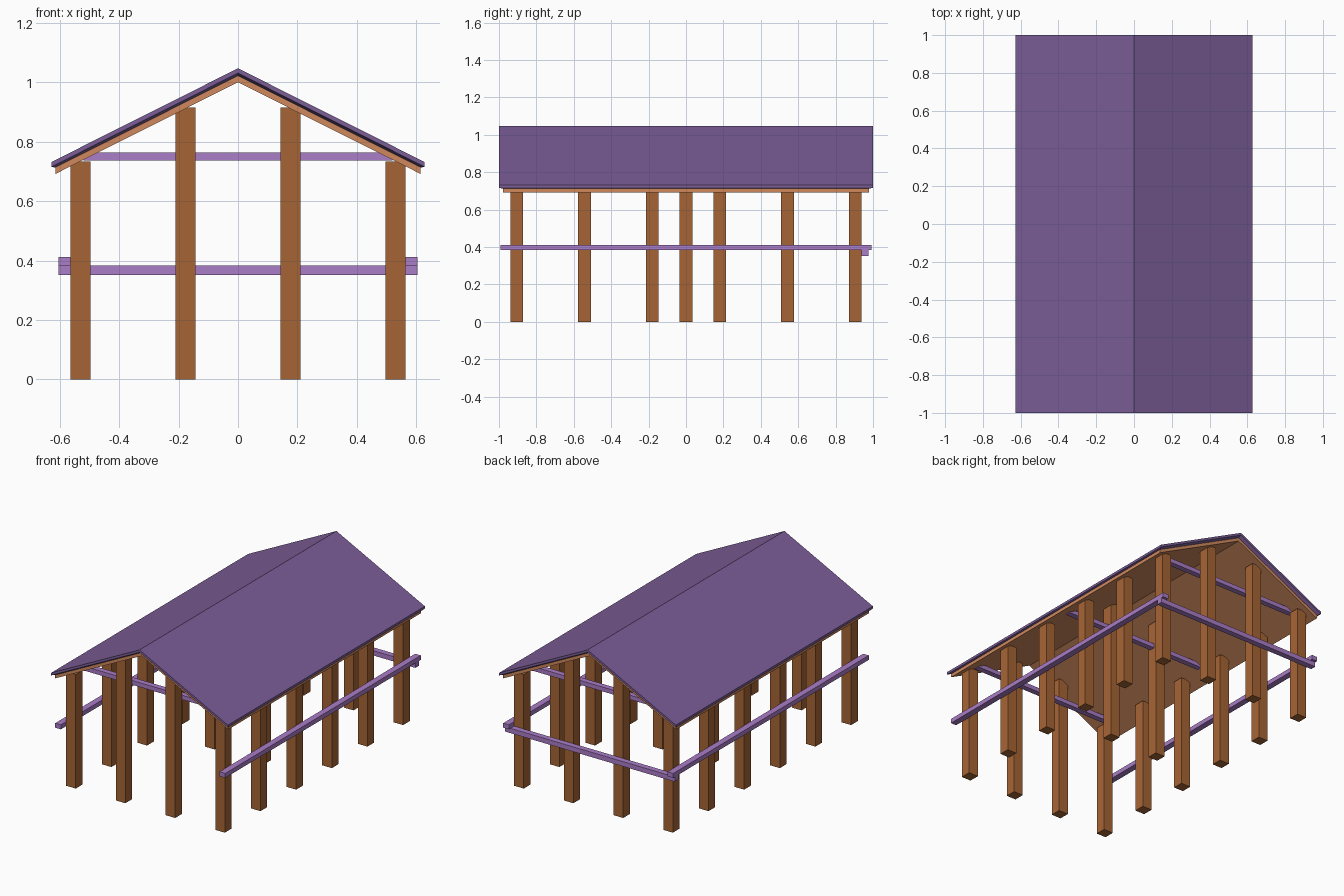
import bpy, bmesh

if "Cube" in bpy.data.objects:
    bpy.data.objects.remove(bpy.data.objects["Cube"])

def material(name, rgb):
    m = bpy.data.materials.new(name)
    m.diffuse_color = (*rgb, 1)
    m.use_nodes = True
    m.node_tree.nodes["Principled BSDF"].inputs["Base Color"].default_value = m.diffuse_color
    return m

POST = material("post_brown", (0.38, 0.13, 0.036))
BOARD = material("board_orange", (0.63, 0.25, 0.11))
RAIL = material("rail_lilac", (0.40, 0.205, 0.57))
ROOF = material("roof_purple", (0.20, 0.112, 0.31))
SLOPE = 0.502

def finish(name, bm, mat):
    bmesh.ops.recalc_face_normals(bm, faces=bm.faces)
    me = bpy.data.meshes.new(name)
    bm.to_mesh(me)
    bm.free()
    me.materials.append(mat)
    ob = bpy.data.objects.new(name, me)
    bpy.context.collection.objects.link(ob)
    return ob

def box(name, lo, hi, mat):
    bm = bmesh.new()
    bmesh.ops.create_cube(bm, size=1)
    for v in bm.verts:
        v.co = [(a + b) / 2 + c * (b - a) for a, b, c in zip(lo, hi, v.co)]
    return finish(name, bm, mat)

def gable_slab(name, rings, mat):
    """Stack of gable-shaped outlines: (half width, half length, ridge height)."""
    bm = bmesh.new()
    loops = []
    for hx, hy, z in rings:
        pts = [(-hx, -hy), (0, -hy), (hx, -hy), (hx, hy), (0, hy), (-hx, hy)]
        loops.append([bm.verts.new((x, y, z - SLOPE * abs(x))) for x, y in pts])
    for a, b in zip(loops, loops[1:]):
        for i in range(6):
            j = (i + 1) % 6
            bm.faces.new((a[i], a[j], b[j], b[i]))
    for r in (loops[0], loops[-1]):
        bm.faces.new((r[0], r[1], r[4], r[5]))
        bm.faces.new((r[1], r[2], r[3], r[4]))
    return finish(name, bm, mat)

# Posts: two outer rows of six, three pairs of taller inner posts
R = 0.034
def post(name, x, y, h):
    box(name, (x - R, y - R, 0), (x + R, y + R, h), POST)

for s in (-1, 1):
    for i in range(6):
        post("outer_post", s * 0.53, -0.905 + i * 0.362, 0.733)
    for y in (-0.905, 0, 0.905):
        post("inner_post", s * 0.177, y, 0.915)

# Long side rails, and one rail across the back under them
for s in (-1, 1):
    x0, x1 = sorted((s * 0.564, s * 0.604))
    box("side_rail", (x0, -0.993, 0.383), (x1, 0.993, 0.412), RAIL)
box("back_rail", (-0.604, 0.939, 0.352), (0.604, 0.976, 0.383), RAIL)

# Tie beams under the roof, on the inner side of the end posts
for y in (-0.854, 0, 0.854):
    box("tie_beam", (-0.52, y - 0.018, 0.736), (0.52, y + 0.018, 0.764), RAIL)

# Roof: orange boards below, purple covering with chamfered lower edge above
gable_slab("roof_boards", [(0.615, 0.978, 1.0), (0.615, 0.978, 1.022)], BOARD)
gable_slab("roof_covering", [(0.616, 0.98, 1.022), (0.628, 1.0, 1.031),
                             (0.628, 1.0, 1.047)], ROOF)
